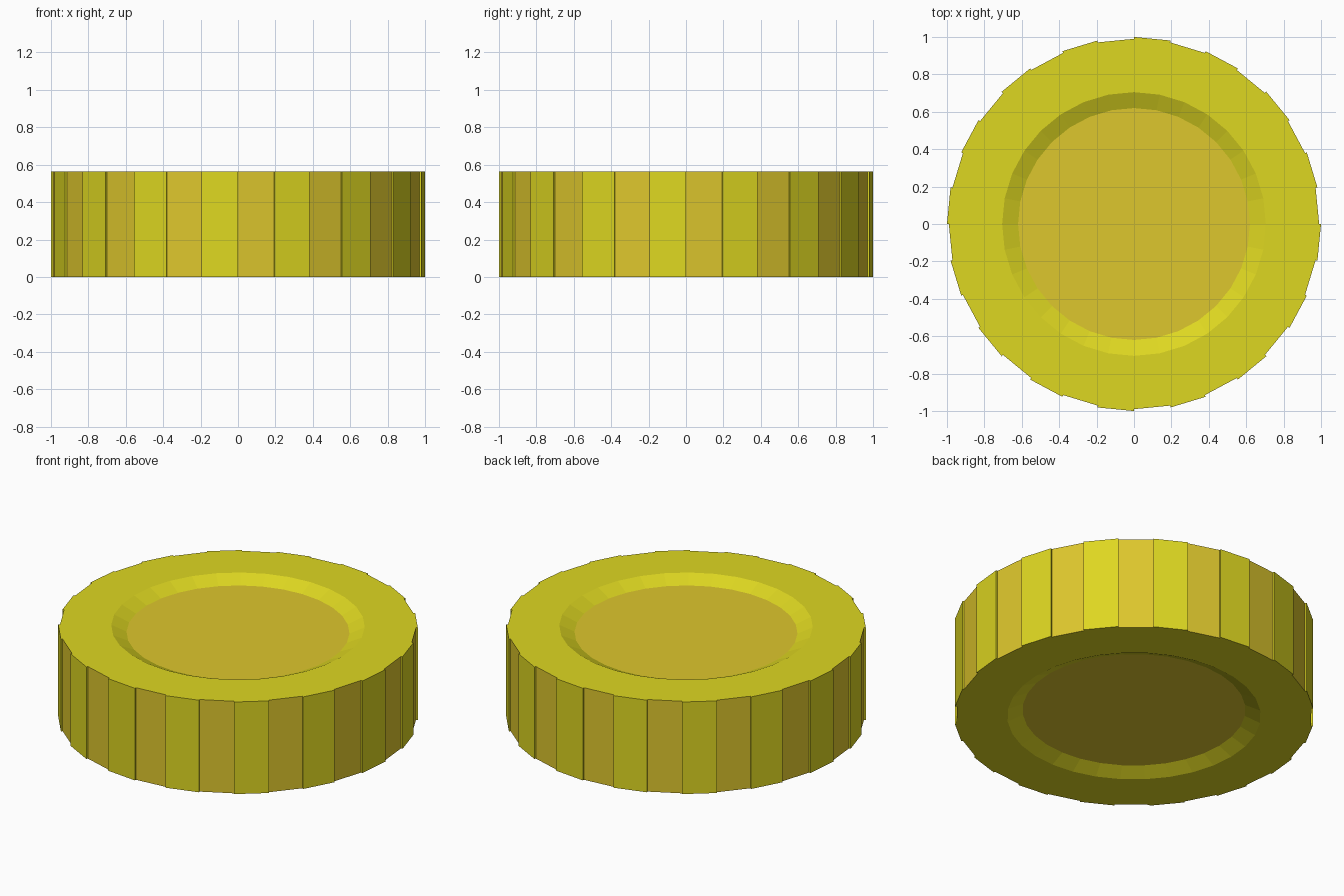
import bpy, bmesh, math

if "Cube" in bpy.data.objects:
    bpy.data.objects.remove(bpy.data.objects["Cube"])

N, H = 32, 0.565            # rim sectors, thickness
R_HIGH, R_LOW = 1.0, 0.99   # alternating raised / sunken edge segments
R_RING, R_FLOOR, DEPTH = 0.705, 0.62, 0.04


def material(name, rgb):
    m = bpy.data.materials.new(name)
    m.diffuse_color = (*rgb, 1)
    m.use_nodes = True
    m.node_tree.nodes["Principled BSDF"].inputs["Base Color"].default_value = m.diffuse_color
    return m


yellow = material("yellow", (0.73, 0.68, 0.015))
mustard = material("mustard", (0.73, 0.57, 0.026))

bm = bmesh.new()


def ring(r, z):
    return [bm.verts.new((r * math.cos(2 * math.pi * k / N),
                          r * math.sin(2 * math.pi * k / N), z)) for k in range(N)]


def face(verts, mat):
    bm.faces.new(verts).material_index = mat


# Both faces of the disc: flat rim, sloped ring and sunken centre
levels = []
for z, d in ((0, DEPTH), (H, -DEPTH)):
    high, low = ring(R_HIGH, z), ring(R_LOW, z)
    inner, floor = ring(R_RING, z), ring(R_FLOOR, z + d)
    levels.append((high, low))
    face(floor, 1)
    for a in range(N):
        b = (a + 1) % N
        face((inner[a], inner[b], floor[b], floor[a]), 0)
        if a % 2:
            face((inner[a], low[a], high[a], high[b], low[b], inner[b]), 0)
        else:
            face((inner[a], low[a], low[b], inner[b]), 0)

# Ribbed edge: raised yellow segments, sunken mustard segments, small steps
(high0, low0), (high1, low1) = levels
for a in range(N):
    b = (a + 1) % N
    if a % 2:
        face((high0[a], high0[b], high1[b], high1[a]), 0)
    else:
        face((low0[a], low0[b], low1[b], low1[a]), 1)
    face((low0[a], high0[a], high1[a], low1[a]), 0)

bmesh.ops.recalc_face_normals(bm, faces=bm.faces)
mesh = bpy.data.meshes.new("coin")
bm.to_mesh(mesh)
bm.free()
mesh.materials.append(yellow)
mesh.materials.append(mustard)
coin = bpy.data.objects.new("coin", mesh)
bpy.context.collection.objects.link(coin)
